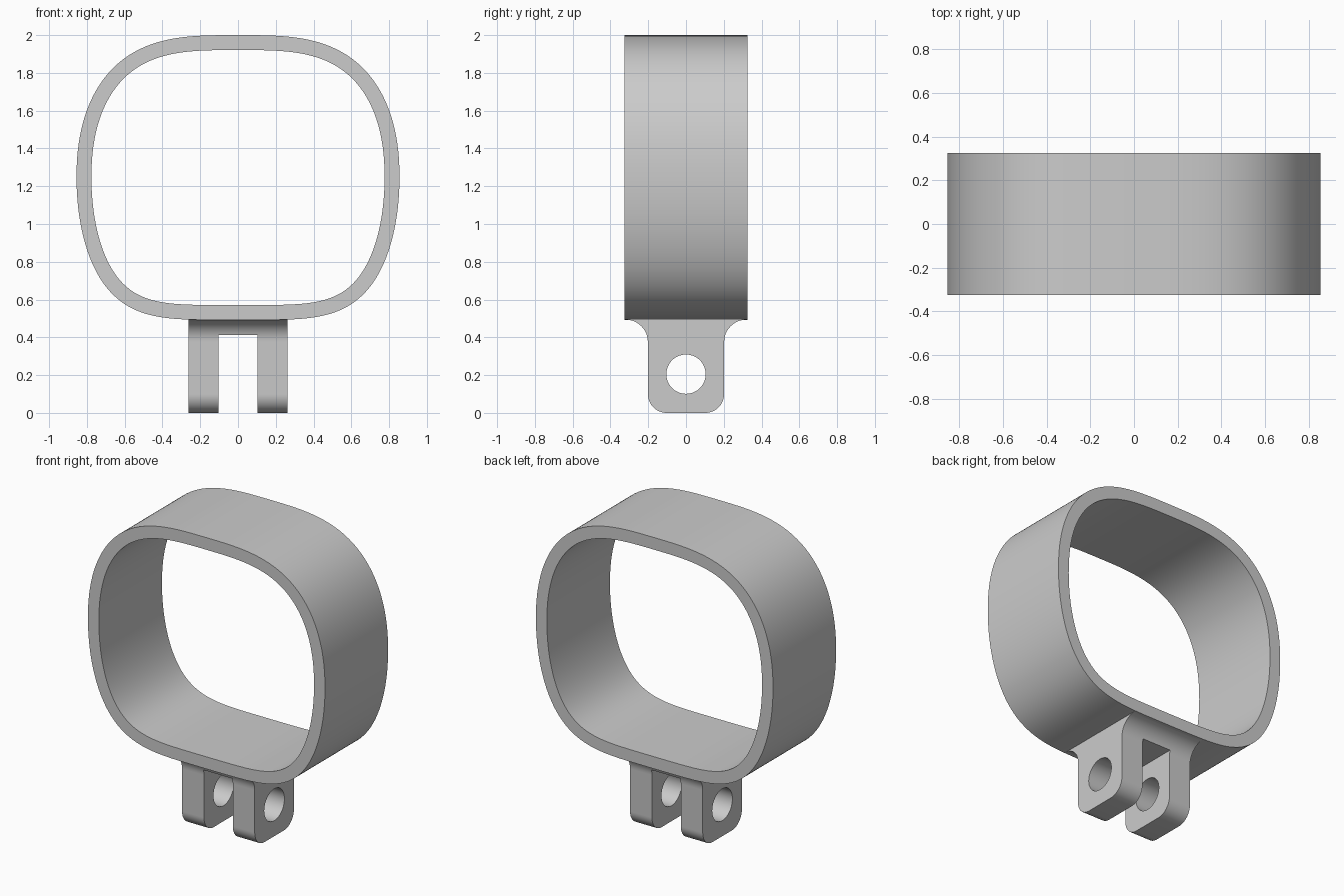
import bpy, bmesh, math
from mathutils import Vector

cube = bpy.data.objects.get("Cube")
if cube:
    bpy.data.objects.remove(cube, do_unlink=True)

grey = bpy.data.materials.new("plain grey")
grey.use_nodes = True
colour = (0.6, 0.6, 0.6, 1)
grey.diffuse_color = colour
grey.node_tree.nodes["Principled BSDF"].inputs["Base Color"].default_value = colour


def make_object(name, bm):
    bmesh.ops.recalc_face_normals(bm, faces=bm.faces)
    mesh = bpy.data.meshes.new(name)
    bm.to_mesh(mesh)
    bm.free()
    mesh.materials.append(grey)
    obj = bpy.data.objects.new(name, mesh)
    bpy.context.collection.objects.link(obj)
    return obj


def select_only(obj):
    bpy.ops.object.select_all(action='DESELECT')
    obj.select_set(True)
    bpy.context.view_layer.objects.active = obj


def shade(obj):
    select_only(obj)
    bpy.ops.object.shade_smooth_by_angle(angle=math.radians(30))


def arc(cy, cz, ry, rz, start, end, steps=12):
    angles = [math.radians(start + (end - start) * i / steps) for i in range(steps + 1)]
    return [(cy + ry * math.cos(a), cz + rz * math.sin(a)) for a in angles]


# Rounded band with constant wall thickness, squarer at the bottom than the top
STEPS, WALL = 192, 0.079
HALF_W, HALF_H, HALF_D, CENTRE_Z = 0.855, 0.754, 0.325, 1.246
TOP_POWERS, BOTTOM_POWERS = (3.2, 2.2), (4.4, 2.0)


def spow(value, exponent):
    return math.copysign(abs(value) ** exponent, value)


outer, inner = [], []
for i in range(STEPS):
    a = 2 * math.pi * i / STEPS
    p, q = TOP_POWERS if math.sin(a) >= 0 else BOTTOM_POWERS
    u, v = spow(math.cos(a), 2 / p), spow(math.sin(a), 2 / q)
    point = Vector((HALF_W * u, HALF_H * v))
    normal = Vector((p * spow(u, p - 1) / HALF_W, q * spow(v, q - 1) / HALF_H)).normalized()
    outer.append(point)
    inner.append(point - normal * WALL)

bm = bmesh.new()
loops = [[bm.verts.new((p.x, y, p.y + CENTRE_Z)) for p in ring]
         for ring, y in ((outer, -HALF_D), (outer, HALF_D), (inner, HALF_D), (inner, -HALF_D))]
for k in range(4):
    a, b = loops[k], loops[(k + 1) % 4]
    for i in range(STEPS):
        j = (i + 1) % STEPS
        bm.faces.new((a[i], a[j], b[j], b[i]))
shade(make_object("band", bm))

# Mount profile: rounded foot, straight sides, flared top set into the band
half = arc(0.102, 0.1, 0.1, 0.1, -90, 0)
half += arc(0.322, 0.376, 0.12, 0.118, 180, 90)
half += [(0.322, 0.52)]
profile = half + [(-y, z) for y, z in reversed(half)]
bm = bmesh.new()
face = bm.faces.new([bm.verts.new((-0.262, y, z)) for y, z in profile])
extruded = bmesh.ops.extrude_face_region(bm, geom=[face])["geom"]
bmesh.ops.translate(bm, vec=(0.524, 0, 0),
                    verts=[v for v in extruded if isinstance(v, bmesh.types.BMVert)])
mount = make_object("forked_mount", bm)

# Cutters: slot between the lugs and the pin hole through them
bpy.ops.mesh.primitive_cube_add(size=1, location=(0, 0, 0.156))
slot = bpy.context.object
slot.name = "slot_cutter"
slot.scale = (0.208, 1, 0.515)
bpy.ops.mesh.primitive_cylinder_add(vertices=64, radius=0.104, depth=1,
                                    location=(0, 0, 0.205), rotation=(0, math.pi / 2, 0))
hole = bpy.context.object
hole.name = "hole_cutter"
for cutter in (slot, hole):
    cutter.hide_render = True
    cutter.data.materials.append(grey)
    select_only(mount)
    mod = mount.modifiers.new("cut", 'BOOLEAN')
    mod.operation = 'DIFFERENCE'
    mod.solver = 'EXACT'
    mod.object = cutter
    bpy.ops.object.modifier_apply(modifier=mod.name)
    bpy.data.objects.remove(cutter, do_unlink=True)
shade(mount)
